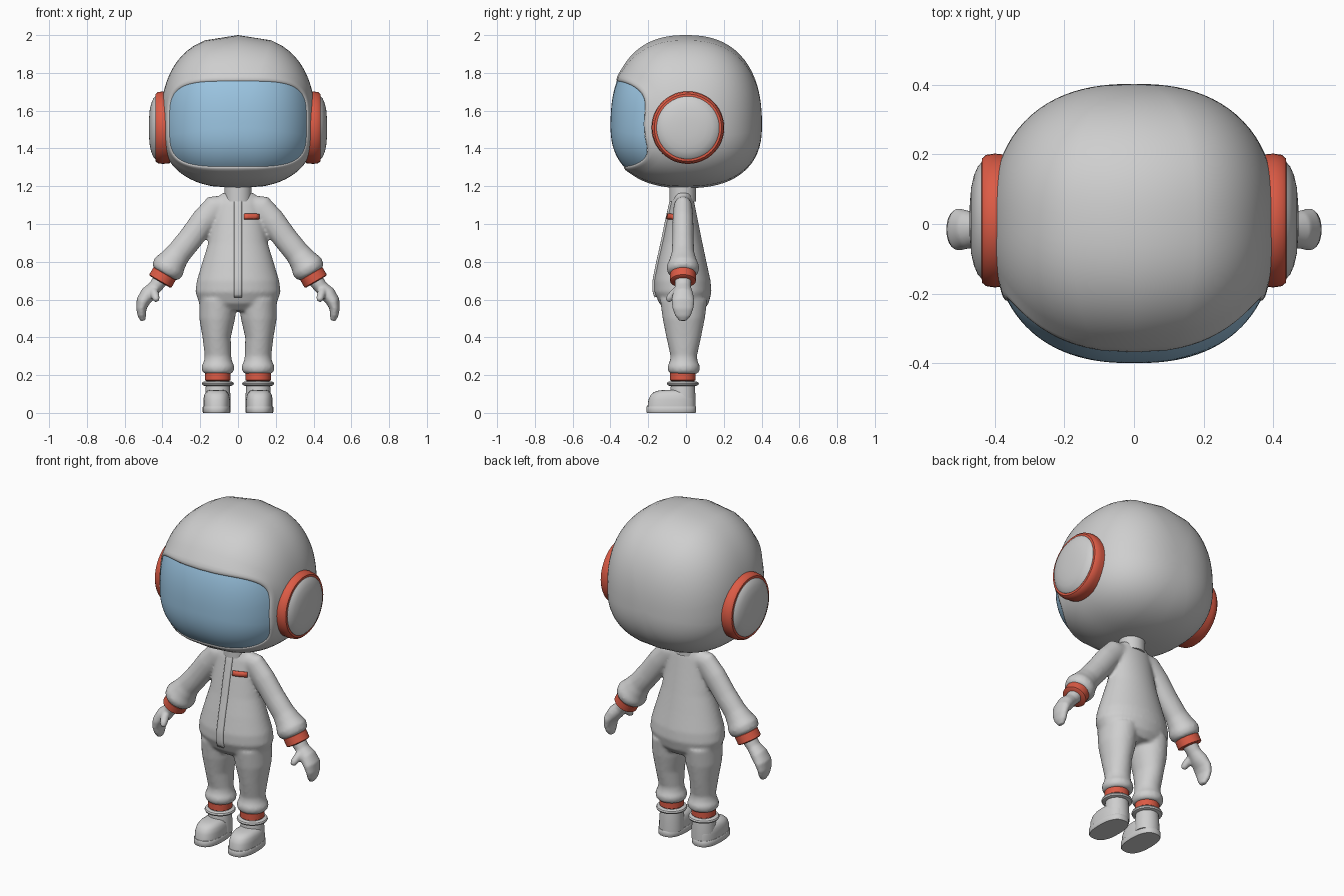
import bpy, bmesh, math
from mathutils import Vector

if "Cube" in bpy.data.objects:
    bpy.data.objects.remove(bpy.data.objects["Cube"])


def material(name, rgb):
    m = bpy.data.materials.new(name)
    m.diffuse_color = (*rgb, 1)
    m.use_nodes = True
    m.node_tree.nodes["Principled BSDF"].inputs["Base Color"].default_value = m.diffuse_color
    return m


SUIT = material("suit_grey", (0.62, 0.62, 0.62))
RED = material("trim_red", (0.72, 0.105, 0.06))
GLASS = material("visor_blue", (0.33, 0.56, 0.76))


def tube(bm, rows, side=1, flat=False, power=2.0, seg=32):
    """Closed loft through rows of (x, y, z, half width, half depth)."""
    pts = [Vector((side * r[0], r[1], r[2])) for r in rows]
    rings = []
    for i, (p, r) in enumerate(zip(pts, rows)):
        t = pts[min(i + 1, len(pts) - 1)] - pts[max(i - 1, 0)]
        t = Vector((0, 0, 1)) if flat else t.normalized()
        w = Vector((0, 1, 0)).cross(t).normalized()
        u = t.cross(w)
        ring = []
        for k in range(seg):
            a = 2 * math.pi * k / seg
            c, s = math.cos(a), math.sin(a)
            c = math.copysign(abs(c) ** (2 / power), c)
            s = math.copysign(abs(s) ** (2 / power), s)
            ring.append(bm.verts.new(p + w * c * r[3] + u * s * r[4]))
        rings.append(ring)
    bridge(bm, rings)
    bm.faces.new(rings[0])
    bm.faces.new(rings[-1])


def bridge(bm, rings):
    n = len(rings[0])
    for a, b in zip(rings, rings[1:]):
        for k in range(n):
            bm.faces.new((a[k], a[(k + 1) % n], b[(k + 1) % n], b[k]))


def finish(name, bm, mat, mirror=False, angle=40):
    bmesh.ops.recalc_face_normals(bm, faces=bm.faces)
    me = bpy.data.meshes.new(name)
    bm.to_mesh(me)
    bm.free()
    ob = bpy.data.objects.new(name, me)
    bpy.context.collection.objects.link(ob)
    me.materials.append(mat)
    bpy.ops.object.select_all(action='DESELECT')
    ob.select_set(True)
    bpy.context.view_layer.objects.active = ob
    bpy.ops.object.shade_smooth_by_angle(angle=math.radians(angle))
    if mirror:
        ob.modifiers.new("mirror", 'MIRROR').use_mirror_merge = False
    return ob


def part(name, rows, mat, mirror=True, **kw):
    bm = bmesh.new()
    tube(bm, rows, **kw)
    return finish(name, bm, mat, mirror)


def blend(ob, voxel, rounds):
    """Fuse overlapping lofts into one smooth skin."""
    m = ob.modifiers.new("fuse", 'REMESH')
    m.mode, m.voxel_size, m.use_smooth_shade = 'VOXEL', voxel, True
    s = ob.modifiers.new("soften", 'SMOOTH')
    s.factor, s.iterations = 0.5, rounds


# helmet shell and visor: one rounded surface split along the visor outline
MID = Vector((0, 0, 1.52))
SEG, POW = 96, 2.4


def on_shell(d, scale=1.0):
    h = 0.48 if d.z > 0 else 0.33
    q = abs(d.x / 0.41) ** POW + abs(d.y / 0.402) ** POW + abs(d.z / h) ** POW
    return MID + d * q ** (-1 / POW) * scale


def visor_edge(k):
    a = 2 * math.pi * k / SEG
    c, s = math.cos(a), math.sin(a)
    x = 0.365 * math.copysign(abs(c) ** 0.5, c)
    z = 0.01 + 0.228 * math.copysign(abs(s) ** 0.5, s)
    h = 0.48 if z > 0 else 0.33
    y = -0.402 * max(0, 1 - abs(x / 0.41) ** POW - abs(z / h) ** POW) ** (1 / POW)
    return Vector((x, y, z)).normalized()


EDGE = [visor_edge(k) for k in range(SEG)]


def shell(name, pole, steps, mat):
    bm = bmesh.new()
    pole = Vector(pole)
    rings = [[bm.verts.new(on_shell(e.slerp(pole, t), s)) for e in EDGE]
             for t, s in steps]
    bridge(bm, rings)
    tip = bm.verts.new(on_shell(pole, steps[-1][1]))
    for k in range(SEG):
        bm.faces.new((rings[-1][k], rings[-1][(k + 1) % SEG], tip))
    return finish(name, bm, mat, angle=60)


shell("helmet", (0, 1, 0),
      [(0, 0.95), (0, 0.99), (0.006, 1.003), (0.018, 1.009), (0.035, 1.006), (0.06, 1)]
      + [(0.06 + 0.92 * i / 30, 1) for i in range(1, 31)], SUIT)
shell("visor", (0, -1, 0), [(i / 20, 0.993) for i in range(20)], GLASS)

# ear discs
part("ear_ring", [(x, 0.01, 1.51, r, r) for x, r in
     ((0.36, 0.188), (0.40, 0.192), (0.425, 0.188), (0.436, 0.178), (0.437, 0.165))],
     RED, seg=48)
part("ear_cap", [(x, 0.01, 1.51, r, r) for x, r in
     ((0.40, 0.167), (0.438, 0.166), (0.448, 0.155), (0.459, 0.13), (0.467, 0.095),
      (0.471, 0.05), (0.472, 0.015))], SUIT, seg=48)

# neck
part("neck", [(0, -0.017, z, 0.072, 0.07) for z in (1.12, 1.25)], SUIT, mirror=False)

# suit: torso, arms and legs fused together
bm = bmesh.new()
torso = [(1.165, 0.085, -0.06, 0.03), (1.11, 0.12, -0.08, 0.045),
         (1.0, 0.137, -0.105, 0.067), (0.9, 0.157, -0.125, 0.087),
         (0.8, 0.188, -0.148, 0.108), (0.7, 0.218, -0.168, 0.13),
         (0.64, 0.226, -0.168, 0.135), (0.58, 0.205, -0.142, 0.12),
         (0.54, 0.16, -0.10, 0.09)]
tube(bm, [(0, (f + b) / 2, z, w, (b - f) / 2) for z, w, f, b in torso], flat=True, seg=48)
leg = [(0.6, 0.105, 0.1, 0.125), (0.5, 0.11, 0.095, 0.112), (0.4, 0.113, 0.075, 0.092),
       (0.3, 0.106, 0.07, 0.07), (0.272, 0.106, 0.075, 0.074), (0.245, 0.106, 0.088, 0.087),
       (0.22, 0.106, 0.084, 0.083), (0.207, 0.106, 0.07, 0.07)]
arm = [(0.06, 1.10, 0.055, 0.045), (0.12, 1.085, 0.07, 0.05), (0.18, 1.02, 0.068, 0.055),
       (0.25, 0.925, 0.066, 0.056), (0.315, 0.845, 0.066, 0.06), (0.345, 0.805, 0.075, 0.072),
       (0.367, 0.773, 0.088, 0.087), (0.383, 0.747, 0.082, 0.082), (0.39, 0.735, 0.066, 0.066)]
for s in (1, -1):
    tube(bm, [(x, -0.012, z, w, d) for z, x, w, d in leg], s, flat=True)
    tube(bm, [(x, -0.016, z, w, d) for x, z, w, d in arm], s)
suit = finish("suit", bm, SUIT)
blend(suit, 0.01, 5)


# zip and chest tag laid onto the suit front
def plate(name, x0, x1, z0, z1, mat, thick):
    bm = bmesh.new()
    n = max(2, int((z1 - z0) / 0.015))
    grid = [[bm.verts.new((x0 + (x1 - x0) * i / 4, -0.4, z0 + (z1 - z0) * j / n))
             for i in range(5)] for j in range(n + 1)]
    for a, b in zip(grid, grid[1:]):
        for i in range(4):
            bm.faces.new((a[i], a[i + 1], b[i + 1], b[i]))
    ob = finish(name, bm, mat)
    w = ob.modifiers.new("lay", 'SHRINKWRAP')
    w.target, w.wrap_method = suit, 'PROJECT'
    w.use_project_y, w.use_positive_direction = True, True
    t = ob.modifiers.new("thick", 'SOLIDIFY')
    t.thickness, t.offset = thick, 0


plate("zip", -0.02, 0.02, 0.615, 1.135, SUIT, 0.02)
plate("chest_tag", 0.032, 0.11, 1.025, 1.053, RED, 0.018)

# wrist bands
part("wrist_band", [(0.40 + 0.5 * k, -0.016, 0.717 - 0.86 * k, r, r) for k, r in
     ((-0.027, 0.06), (-0.022, 0.068), (0.022, 0.068), (0.027, 0.06))], RED)

# mitten hands with thumbs
bm = bmesh.new()
hand = [(0.405, 0.71, 0.042, 0.045), (0.44, 0.665, 0.036, 0.042), (0.475, 0.63, 0.042, 0.054),
        (0.503, 0.59, 0.036, 0.061), (0.512, 0.55, 0.027, 0.055), (0.509, 0.515, 0.022, 0.042),
        (0.503, 0.488, 0.013, 0.02)]
thumb = [(0.455, -0.03, 0.66, 0.024), (0.442, -0.065, 0.63, 0.023),
         (0.434, -0.088, 0.607, 0.02), (0.43, -0.098, 0.592, 0.012)]
tube(bm, [(x, -0.016, z, w, d) for x, z, w, d in hand])
tube(bm, [(*t, t[3]) for t in thumb])
blend(finish("hand", bm, SUIT, mirror=True), 0.007, 3)

# ankle bands and boot collars
FX, FY = 0.107, -0.017
part("ankle_band", [(FX, FY, z, r, r) for z, r in
     ((0.168, 0.06), (0.173, 0.067), (0.21, 0.067), (0.215, 0.06))], RED)
part("boot_collar", [(FX, FY, z, r, r) for z, r in
     ((0.143, 0.07), (0.147, 0.081), (0.155, 0.085), (0.163, 0.081), (0.167, 0.07))], SUIT)

# boots
part("boot_shaft", [(FX, FY, z, r, r) for z, r in
     ((0.03, 0.068), (0.09, 0.067), (0.15, 0.063), (0.175, 0.06))], SUIT)
part("boot_foot", [(0.113, y, z, w, d) for z, y, w, d in
     ((0.03, -0.078, 0.07, 0.126), (0.07, -0.076, 0.07, 0.123), (0.095, -0.072, 0.066, 0.115),
      (0.11, -0.068, 0.058, 0.102), (0.119, -0.06, 0.045, 0.082), (0.122, -0.05, 0.025, 0.05))],
     SUIT, flat=True, power=2.5)
part("boot_sole", [(0.113, -0.078, z, w, d) for z, w, d in
     ((0, 0.071, 0.129), (0.005, 0.074, 0.132), (0.03, 0.074, 0.132), (0.035, 0.071, 0.129))],
     SUIT, flat=True, power=2.5)
